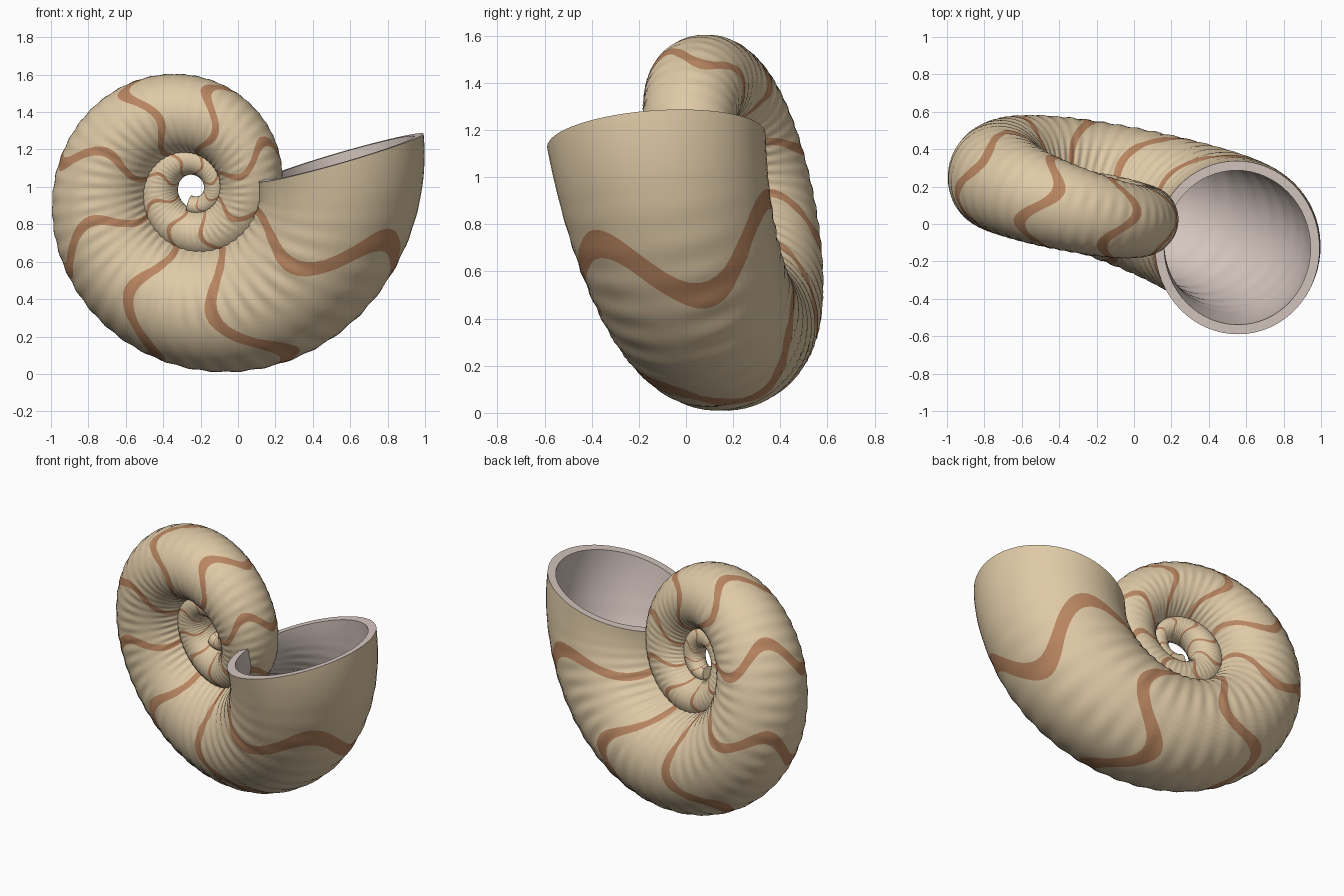
import bpy, bmesh, math
from mathutils import Vector

if "Cube" in bpy.data.objects:
    bpy.data.objects.remove(bpy.data.objects["Cube"])

# ---- spiral measurements (angles in degrees, s runs along the tube) ----
POLE = Vector((-0.235, 0.11, 0.993))
AXIS = Vector((0.27, 1.0, 0.143)).normalized()
E1 = Vector((1.0, -0.27, 0.0)).normalized()
E2 = E1.cross(AXIS).normalized()
END, R_END, GROWTH = 11.4, 0.838, 0.1515
HEIGHT, WIDTH, LEAN = 0.53, 0.555, 0.055    # tube half sizes per unit of spiral radius
STEP, RIBS, SIDES = 45 / 48, 46, 64
ROWS = 896                                   # about 2.33 turns
INNER_ROWS = 420
WALL = 0.89


def ease(v):
    v = max(0.0, min(1.0, v))
    return v * v * (3 - 2 * v)


def ring(s, scale):
    """One cross-section; it sways along the tube so stripes follow its rows."""
    start = END - ROWS * STEP
    fade = ease((END - s) / 30) * ease((s - start) / 30)
    flare = 1 + 0.03 * ease((s - END + 30) / 30)
    pts = []
    for j in range(SIDES):
        phi = 2 * math.pi * j / SIDES
        sway = (8.3 * math.cos(3 * (phi + math.radians(33)))
                - 1.8 * math.cos(phi + math.radians(40)))
        deg = s + sway * fade
        t = math.radians(deg)
        rib = 1 + 0.009 * ease((END - 6 - deg) / 40) * math.cos(t * RIBS)
        r = R_END * math.exp(GROWTH * (t - math.radians(END)))
        radial = E1 * math.cos(t + LEAN) + E2 * math.sin(t + LEAN)
        centre = POLE + (E1 * math.cos(t) + E2 * math.sin(t)) * r
        k = r * scale * rib
        pts.append(centre + radial * (HEIGHT * flare * k * math.cos(phi))
                   + AXIS * (WIDTH * k * math.sin(phi)))
    return pts


def material(name, rgb):
    m = bpy.data.materials.new(name)
    m.diffuse_color = (*rgb, 1)
    m.use_nodes = True
    m.node_tree.nodes["Principled BSDF"].inputs["Base Color"].default_value = m.diffuse_color
    return m


# ---- rows: outside from the tip to the mouth, then inside going back ----
rows = []
for i in range(ROWS + 1):
    s = END - (ROWS - i) * STEP
    mid = s + STEP / 2
    striped = abs((mid + 20 + 22.5) % 45 - 22.5) < 3.7 and mid < 0
    rows.append((s, 1.0, 1 if striped else 0))
rows[-1] = (END, 1.0, 2)                     # lip face
for i in range(INNER_ROWS + 1):
    rows.append((END - i * STEP, WALL, 2))

bm = bmesh.new()
previous, previous_mat = None, 0
for s, scale, mat in rows:
    current = [bm.verts.new(p) for p in ring(s, scale)]
    if previous:
        for j in range(SIDES):
            k = (j + 1) % SIDES
            f = bm.faces.new((previous[j], previous[k], current[k], current[j]))
            f.material_index = previous_mat
    else:
        bm.faces.new(current)                # closed tip
    previous, previous_mat = current, mat
bm.faces.new(previous).material_index = 2    # hidden back wall inside
bmesh.ops.recalc_face_normals(bm, faces=bm.faces[:])

mesh = bpy.data.meshes.new("shell")
bm.to_mesh(mesh)
bm.free()
shell = bpy.data.objects.new("shell", mesh)
bpy.context.collection.objects.link(shell)
mesh.materials.append(material("tan_shell", (0.74, 0.59, 0.385)))
mesh.materials.append(material("brown_stripe", (0.49, 0.24, 0.12)))
mesh.materials.append(material("pale_inside", (0.66, 0.56, 0.52)))

bpy.context.view_layer.objects.active = shell
shell.select_set(True)
bpy.ops.object.shade_smooth_by_angle(angle=math.radians(40))
